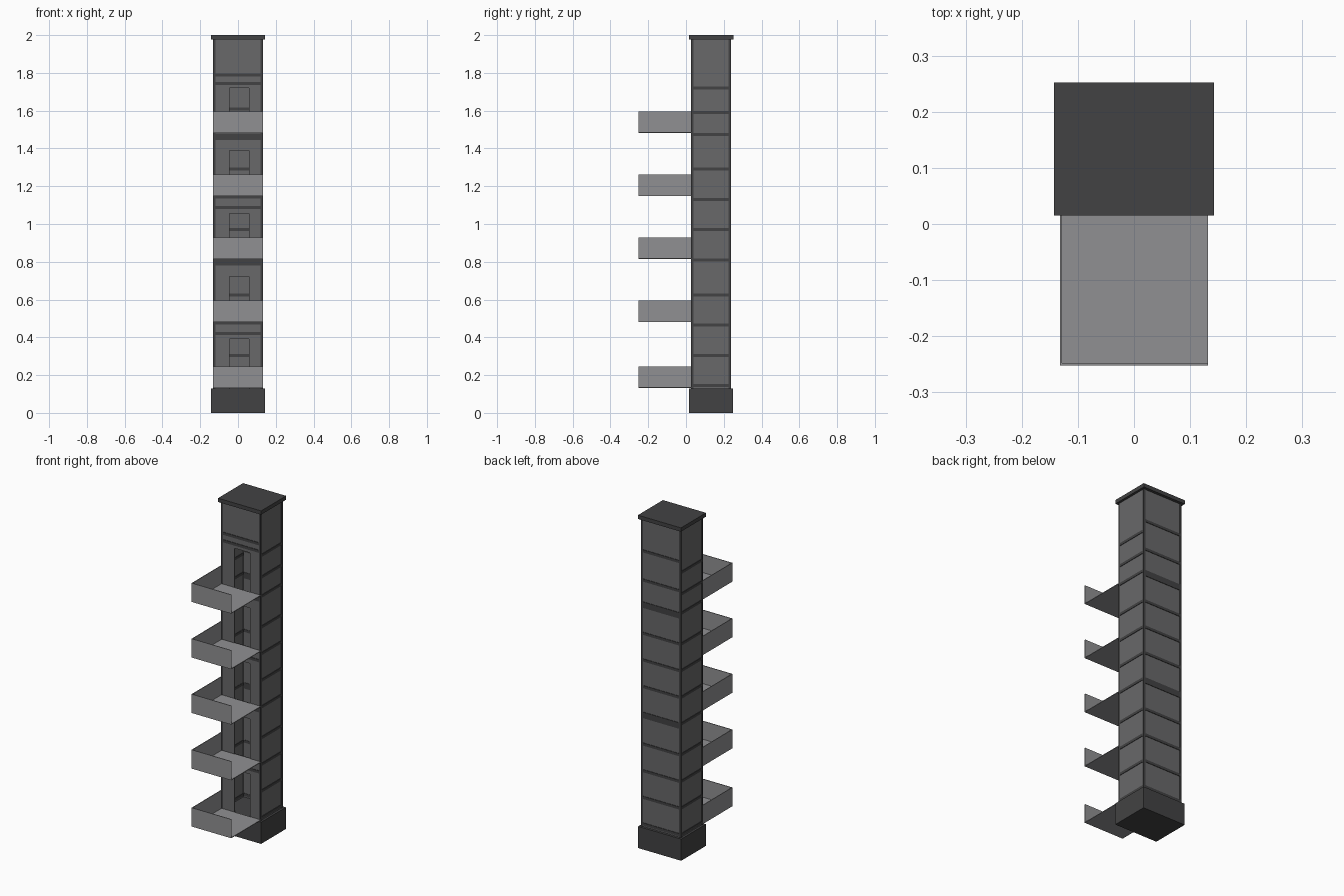
import bpy, bmesh
from mathutils import Matrix, Vector

if "Cube" in bpy.data.objects:
    bpy.data.objects.remove(bpy.data.objects["Cube"])


def mat(name, v):
    m = bpy.data.materials.new(name)
    m.diffuse_color = (v, v, v * 1.03, 1)
    m.use_nodes = True
    m.node_tree.nodes["Principled BSDF"].inputs["Base Color"].default_value = m.diffuse_color
    return m


DARK = mat("dark_metal", 0.055)
PANEL = mat("wall_panel", 0.14)
BALCONY = mat("pale_panel", 0.28)


def boxes(name, spans, material):
    """One object made of boxes given as (x0, x1, y0, y1, z0, z1)."""
    bm = bmesh.new()
    for x0, x1, y0, y1, z0, z1 in spans:
        centre = Vector((x0 + x1, y0 + y1, z0 + z1)) / 2
        size = Matrix.Diagonal((x1 - x0, y1 - y0, z1 - z0, 1))
        bmesh.ops.create_cube(bm, size=1, matrix=Matrix.Translation(centre) @ size)
    me = bpy.data.meshes.new(name)
    bm.to_mesh(me)
    bm.free()
    me.materials.append(material)
    ob = bpy.data.objects.new(name, me)
    bpy.context.collection.objects.link(ob)
    return ob


X, Y0, Y1 = 0.132, 0.027, 0.238       # shaft footprint
Z0, Z1 = 0.13, 1.977                  # shaft bottom and top
POST, INSET, THIN = 0.012, 0.003, 0.005
DX0, DX1 = -0.045, 0.058              # doorway sides
floors = [0.133, 0.481, 0.815, 1.148, 1.482]
door_tops = [0.39, 0.722, 1.055, 1.388, 1.72]

# base and roof cap
boxes("base", [(-0.143, 0.143, 0.015, 0.25, 0, Z0)], DARK)
boxes("roof_cap", [(-0.143, 0.143, 0.015, 0.252, Z1, 2.0)], DARK)

# corner posts
boxes("corner_posts", [(x, x + POST, y, y + POST, Z0, Z1)
                       for x in (-X, X - POST) for y in (Y0, Y1 - POST)], DARK)

# side and back wall panels, slightly recessed behind the frame
px, py0, py1 = X - INSET, Y0 + INSET, Y1 - INSET
for name, x in (("left_wall", -px), ("right_wall", px - THIN)):
    boxes(name, [(x, x + THIN, py0, py1, Z0, Z1)], PANEL)
boxes("back_wall", [(-px, px, py1 - THIN, py1, Z0, Z1)], PANEL)

# front wall with a doorway on each floor
front = [(-px, DX0, py0, py0 + THIN, Z0, Z1), (DX1, px, py0, py0 + THIN, Z0, Z1)]
for top, above in zip(door_tops, floors[1:] + [Z1]):
    front.append((DX0, DX1, py0, py0 + THIN, top, above))
boxes("front_wall", front, PANEL)

# horizontal rails: (height, thickness)
t = 0.016
side = [(z, t) for z in (0.145, 0.305, 0.465, 0.625, 0.81, 0.97, 1.13, 1.29,
                         1.475, 1.59, 1.72)]
back = [(z, t) for z in (0.145, 0.305, 0.465, 0.625, 0.97, 1.13, 1.29, 1.61, 1.785)]
back += [(0.8, 0.036), (1.462, 0.036)]
fronts = [(z, t) for z in (0.42, 0.476, 1.088, 1.143, 1.745, 1.79)]
fronts += [(0.797, 0.036), (1.462, 0.036)]
R = 0.01
boxes("side_rails", [(x, x + R, Y0 + POST, Y1 - POST, z - h / 2, z + h / 2)
                     for z, h in side for x in (-X, X - R)], DARK)
for name, rails, y in (("back_rails", back, Y1 - R), ("front_rails", fronts, Y0)):
    boxes(name, [(-X + POST, X - POST, y, y + R, z - h / 2, z + h / 2)
                 for z, h in rails], DARK)

# landings: thin floor, front and left parapets, right side open
P = 0.004
for i, z in enumerate(floors):
    boxes(f"landing_{i + 1}", [
        (-X, X, -0.252, Y0, z, z + P),
        (-X, X, -0.252, -0.252 + P, z + P, z + 0.113),
        (-X, -X + P, -0.252 + P, Y0, z + P, z + 0.113)], BALCONY)
